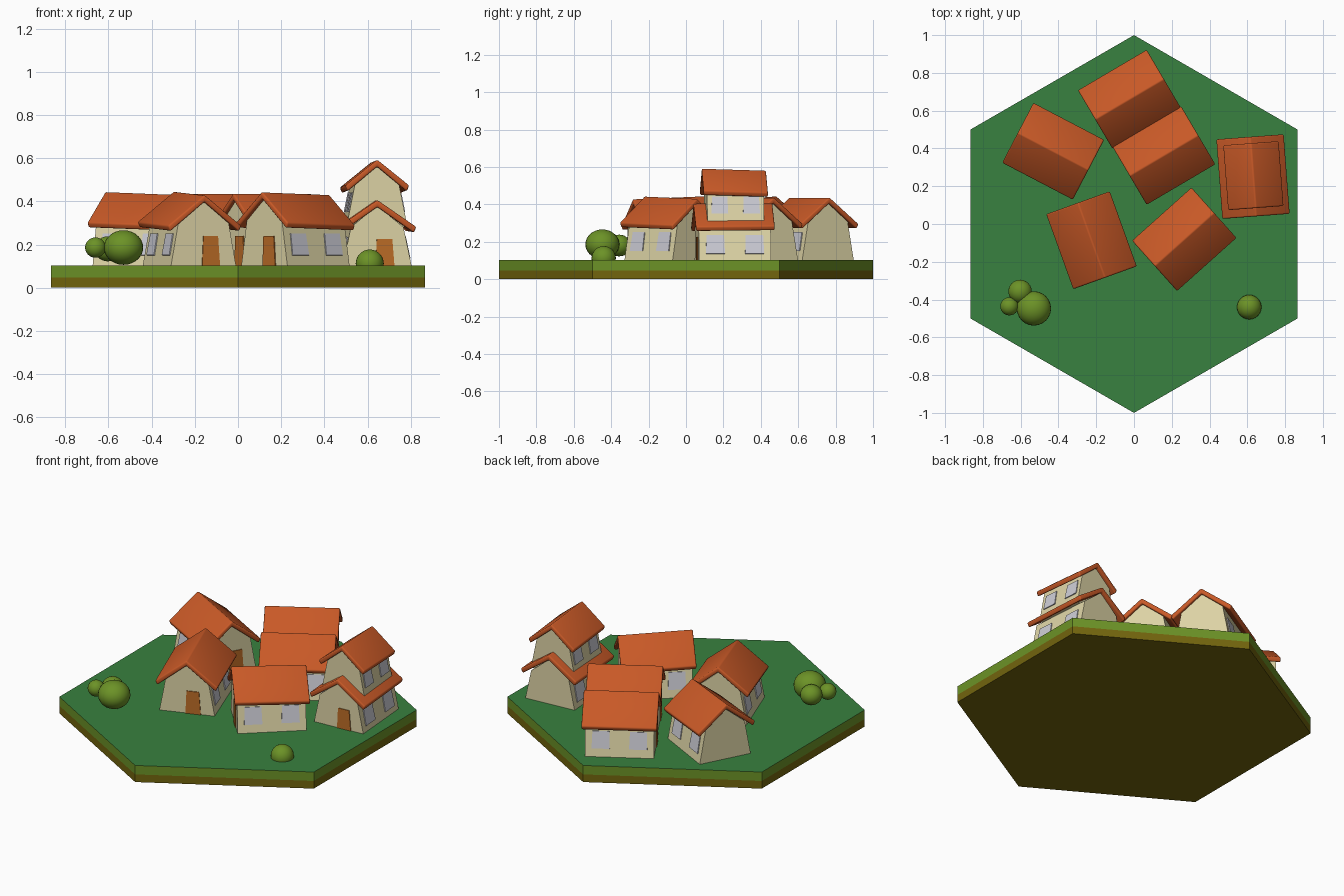
import bpy, bmesh, math
from mathutils import Vector

if "Cube" in bpy.data.objects:
    bpy.data.objects.remove(bpy.data.objects["Cube"])


def material(name, rgb):
    m = bpy.data.materials.new(name)
    m.diffuse_color = (*rgb, 1)
    m.use_nodes = True
    m.node_tree.nodes["Principled BSDF"].inputs["Base Color"].default_value = m.diffuse_color
    return m


GRASS = material("grass green", (0.04, 0.22, 0.05))
LEAF = material("leaf green", (0.15, 0.29, 0.02))
EARTH = material("olive earth", (0.17, 0.13, 0.004))
WALL = material("cream wall", (0.73, 0.66, 0.38))
ROOF = material("orange roof", (0.58, 0.10, 0.02))
DOOR = material("brown door", (0.50, 0.15, 0.02))
GLASS = material("pale grey window", (0.60, 0.60, 0.66))


def add_object(name, bm, mats, loc=(0, 0, 0), rot=0.0, smooth=None):
    bmesh.ops.recalc_face_normals(bm, faces=bm.faces)
    me = bpy.data.meshes.new(name)
    bm.to_mesh(me)
    bm.free()
    ob = bpy.data.objects.new(name, me)
    bpy.context.collection.objects.link(ob)
    for m in mats:
        me.materials.append(m)
    ob.location = loc
    ob.rotation_euler = (0, 0, rot)
    if smooth:
        bpy.ops.object.select_all(action='DESELECT')
        ob.select_set(True)
        bpy.context.view_layer.objects.active = ob
        bpy.ops.object.shade_smooth_by_angle(angle=math.radians(smooth))
    return ob


def prism(profile, half, tilt=0.0, bevel=0.0):
    """Extrude an x-z profile along y, with an optional slope along its length."""
    bm = bmesh.new()
    rows = [[bm.verts.new((x, y, z + tilt * y)) for x, z in profile] for y in (-half, half)]
    n = len(profile)
    bm.faces.new(rows[0])
    bm.faces.new(rows[1][::-1])
    for i in range(n):
        j = (i + 1) % n
        bm.faces.new((rows[0][i], rows[0][j], rows[1][j], rows[1][i]))
    bmesh.ops.recalc_face_normals(bm, faces=bm.faces)
    if bevel:
        bmesh.ops.bevel(bm, geom=bm.edges[:], offset=bevel, segments=3,
                        profile=0.5, affect='EDGES')
    return bm


def add_plate(bm, quad, normal):
    """Thin plate lying on a wall."""
    n = Vector(normal).normalized()
    back = [bm.verts.new(Vector(p) - n * 0.003) for p in quad]
    front = [bm.verts.new(Vector(p) + n * 0.005) for p in quad]
    bm.faces.new(back)
    bm.faces.new(front)
    for i in range(4):
        j = (i + 1) % 4
        bm.faces.new((back[i], back[j], front[j], front[i]))


def storey(name, loc, rot, z0, w0, zs, ws, apex, length, ridge, eave, roof_w, roof_l,
           win_y, win_w, win_z, tilt):
    # leaning walls with gable ends
    walls = [(-w0, z0), (w0, z0), (ws, zs), (0, apex), (-ws, zs)]
    add_object(name + "_walls", prism(walls, length), [WALL], loc, rot)
    # thick folded roof with softened edges
    t = 0.032
    roof = [(0, ridge), (roof_w, eave), (roof_w - 0.012, eave - 0.026),
            (0, ridge - t), (-roof_w + 0.012, eave - 0.026), (-roof_w, eave)]
    add_object(name + "_roof", prism(roof, roof_l, tilt, 0.008), [ROOF], loc, rot, 40)
    # two windows on each long side
    bm = bmesh.new()

    def wall_x(z):
        return w0 + (ws - w0) * (z - z0) / (zs - z0)
    lo, hi = win_z
    for s in (-1, 1):
        for c in (-win_y, win_y):
            a, b = c - win_w / 2, c + win_w / 2
            quad = [(s * wall_x(lo), a, lo), (s * wall_x(lo), b, lo),
                    (s * wall_x(hi), b - 0.004, hi), (s * wall_x(hi), a + 0.004, hi)]
            add_plate(bm, quad, (s * (zs - z0), 0, w0 - ws))
    add_object(name + "_windows", bm, [GLASS], loc, rot)


def house(name, x, y, facing, drop=0.0, tilt=0.0):
    loc, rot = (x, y, 0), math.radians(facing + 90)
    storey(name, loc, rot, 0.09, 0.162, 0.31 - drop, 0.122, 0.41 - drop, 0.193,
           0.438 - drop, 0.295 - drop * 0.4, 0.181, 0.211,
           0.105, 0.102, (0.15 - drop / 2, 0.25 - drop / 2), tilt)
    # door slightly right of the gable's middle
    bm = bmesh.new()
    top = 0.24 - drop / 2
    add_plate(bm, [(-0.008, -0.193, 0.1), (0.08, -0.193, 0.1),
                   (0.07, -0.193, top), (-0.002, -0.193, top)], (0, -1, 0))
    add_object(name + "_door", bm, [DOOR], loc, rot)


# hexagonal ground tile, earth below and grass above
bm = bmesh.new()
rings = [[bm.verts.new((math.sin(i * math.pi / 3), math.cos(i * math.pi / 3), z))
          for i in range(6)] for z in (0, 0.047, 0.102)]
for low, high in zip(rings, rings[1:]):
    for i in range(6):
        j = (i + 1) % 6
        bm.faces.new((low[i], low[j], high[j], high[i]))
bm.faces.new(rings[0])
bm.faces.new(rings[2])
for f in bm.faces:
    z = f.calc_center_median().z
    f.material_index = 0 if z < 0.04 else 1 if z < 0.1 else 2
add_object("ground_tile", bm, [EARTH, LEAF, GRASS])

# five single-storey houses
house("back_house", -0.024, 0.661, -149.5)
house("middle_house", 0.158, 0.363, -149.5)
house("left_back_house", -0.428, 0.385, -27.6, 0, 0.035)
house("left_front_house", -0.225, -0.086, -70.2, 0, 0.04)
house("centre_front_house", 0.266, -0.081, -138.2, 0, -0.03)

# two-storey house
house("tall_house", 0.630, 0.251, -85.7, 0.03, 0.01)
storey("tall_house_upper", (0.632, 0.256, 0), math.radians(4.3), 0.28, 0.142, 0.475, 0.103,
       0.56, 0.152, 0.588, 0.468, 0.149, 0.172, 0.085, 0.09, (0.35, 0.44), -0.03)

# round bushes
for name, x, y, z, r, rz in (("large_bush", -0.53, -0.447, 0.186, 0.091, 0.08),
                             ("medium_bush", -0.603, -0.357, 0.18, 0.062, 0.058),
                             ("small_bush", -0.66, -0.436, 0.186, 0.048, 0.047),
                             ("right_bush", 0.61, -0.44, 0.112, 0.065, 0.065)):
    bm = bmesh.new()
    bmesh.ops.create_uvsphere(bm, u_segments=24, v_segments=14, radius=1)
    bmesh.ops.scale(bm, vec=(r, r, rz), verts=bm.verts)
    add_object(name, bm, [LEAF], (x, y, z), 0, 60)
